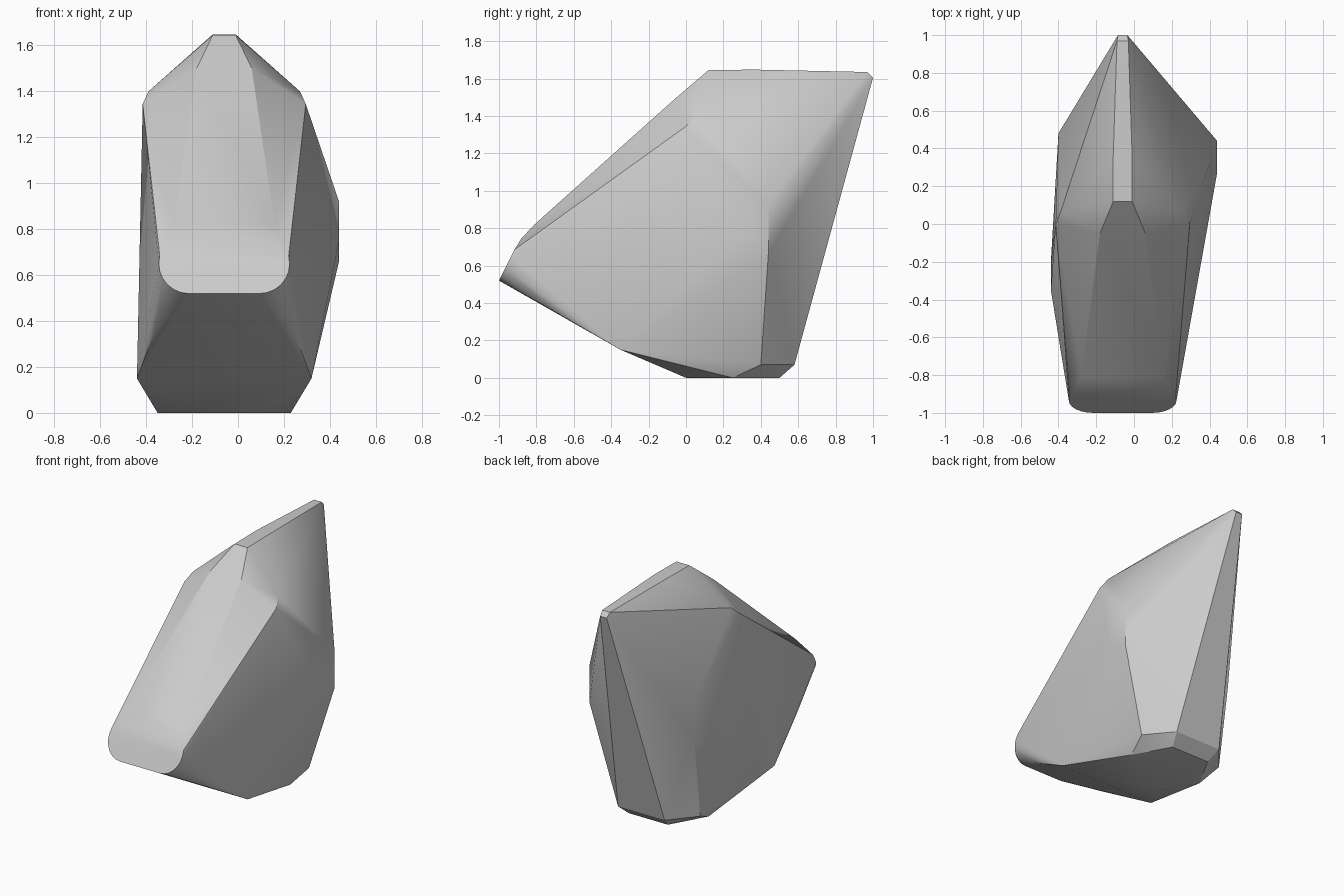
import bpy
import bmesh
import math

if "Cube" in bpy.data.objects:
    bpy.data.objects.remove(bpy.data.objects["Cube"], do_unlink=True)

MIDDLE = -0.06  # the body's own centre plane
points = []


def add_pair(half_width, y, z):
    """Add a point on each side of the centre plane."""
    for side in (-1, 1):
        points.append((MIDDLE + side * half_width, y, z))


def add_column(x, y, low, high):
    """Add the two ends of an upright edge."""
    for z in (low, high):
        points.append((x, y, z))


# Sharp rear tip, slightly rounded
add_pair(.03, .97, 1.635)
add_pair(.025, 1, 1.605)
add_pair(.03, .985, 1.57)

# Flat crest and the rounded start of the front slope
add_pair(.05, .12, 1.645)
add_pair(.05, .36, 1.648)
add_pair(.12, -.05, 1.5)

# Shoulders
add_pair(.355, 0, 1.345)
add_pair(.33, .06, 1.4)

# Nose: rounded lower corners on a tilted plate, blending into the slope
RADIUS = .13
for step in range(-6, 2):
    angle = math.radians(15 * step)
    rise = RADIUS * (1 + math.sin(angle))
    add_pair(.155 + RADIUS * math.cos(angle), -1 + rise / 2, .52 + rise)
add_pair(.23, -.88, .745)
add_pair(.22, -.81, .82)

# Belly edges
add_pair(.30, -.72, .365)
add_pair(.38, -.35, .15)
points.append((-.44, -.2, .15))

# Flat base and its chamfered rim
add_pair(.14, 0, 0)
add_pair(.29, .25, 0)
add_pair(.15, .5, 0)
add_pair(.33, .4, .07)
add_pair(.18, .58, .07)

# Uneven side bulges
add_column(-.40, .48, .64, .88)
add_column(.44, .44, .66, .92)
points.append((.44, .27, .75))

# Wrap the points in one closed faceted skin
bm = bmesh.new()
for point in points:
    bm.verts.new(point)
hull = bmesh.ops.convex_hull(bm, input=bm.verts)
spare = {item for item in hull["geom_interior"] + hull["geom_unused"]
         if isinstance(item, bmesh.types.BMVert)}
bmesh.ops.delete(bm, geom=list(spare), context="VERTS")
bmesh.ops.dissolve_limit(bm, angle_limit=math.radians(1),
                         verts=bm.verts, edges=bm.edges)
bmesh.ops.recalc_face_normals(bm, faces=bm.faces)
mesh = bpy.data.meshes.new("rock_body")
bm.to_mesh(mesh)
bm.free()
rock = bpy.data.objects.new("rock_body", mesh)
bpy.context.collection.objects.link(rock)

# Plain grey stone
stone = bpy.data.materials.new("grey_stone")
stone.use_nodes = True
grey = (.6, .6, .6, 1)
stone.diffuse_color = grey
stone.node_tree.nodes["Principled BSDF"].inputs["Base Color"].default_value = grey
mesh.materials.append(stone)

# Soft shading across shallow facets, crisp main edges
bpy.ops.object.select_all(action="DESELECT")
rock.select_set(True)
bpy.context.view_layer.objects.active = rock
bpy.ops.object.shade_smooth_by_angle(angle=math.radians(30))
